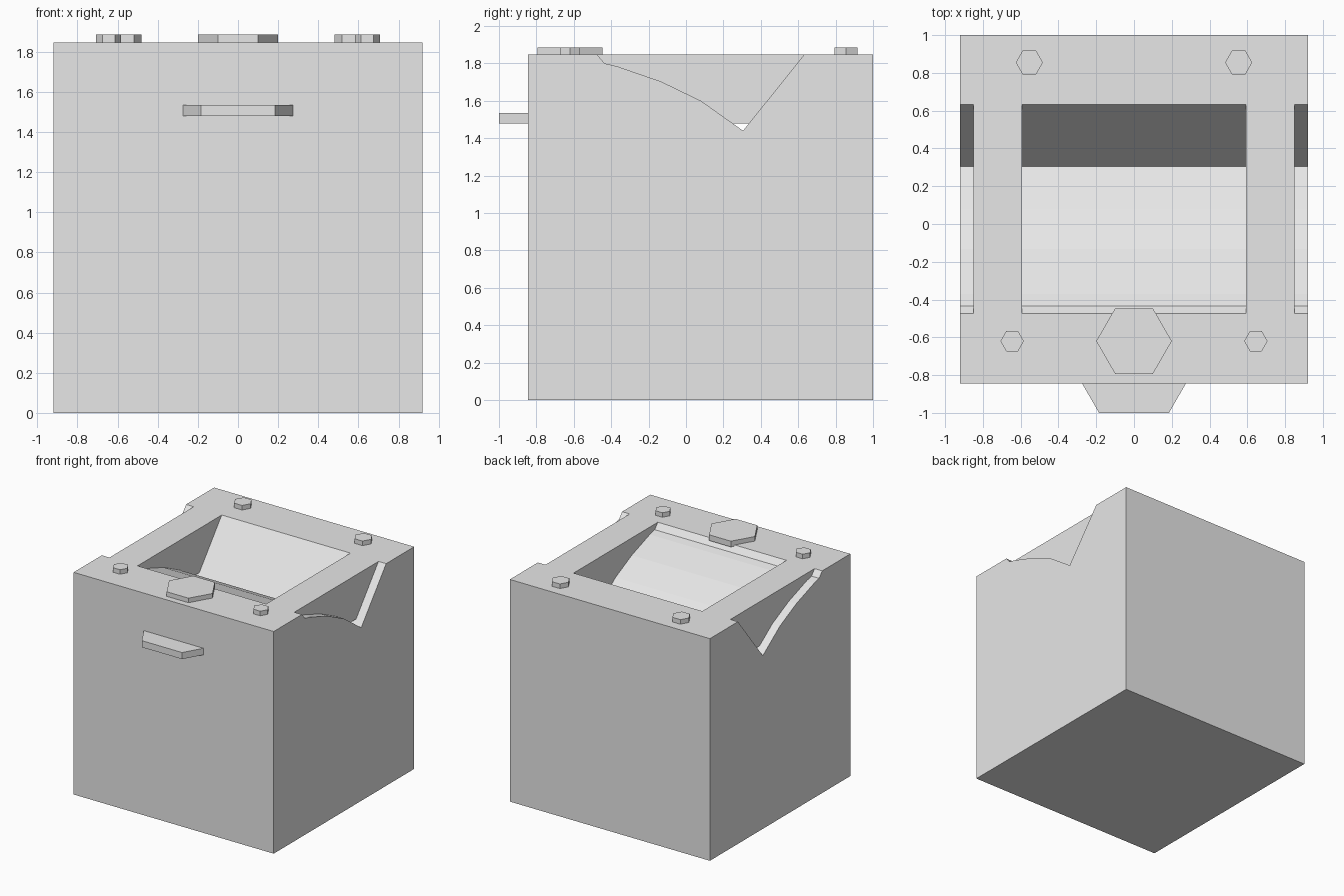
import bpy, bmesh, math
from mathutils import Vector

if "Cube" in bpy.data.objects:
    bpy.data.objects.remove(bpy.data.objects["Cube"])

grey = bpy.data.materials.new("light grey")
grey.diffuse_color = (0.8, 0.8, 0.8, 1)
grey.use_nodes = True
grey.node_tree.nodes["Principled BSDF"].inputs["Base Color"].default_value = grey.diffuse_color


def prism(name, points, offset):
    """Flat polygon pushed along an offset to make a closed solid."""
    bm = bmesh.new()
    face = bm.faces.new([bm.verts.new(p) for p in points])
    ext = bmesh.ops.extrude_face_region(bm, geom=[face], use_keep_orig=True)
    moved = [g for g in ext["geom"] if isinstance(g, bmesh.types.BMVert)]
    bmesh.ops.translate(bm, vec=Vector(offset), verts=moved)
    bmesh.ops.recalc_face_normals(bm, faces=bm.faces)
    mesh = bpy.data.meshes.new(name)
    bm.to_mesh(mesh)
    bm.free()
    mesh.materials.append(grey)
    obj = bpy.data.objects.new(name, mesh)
    bpy.context.collection.objects.link(obj)
    return obj


def box(name, x0, x1, y0, y1, z0, z1):
    pts = [(x0, y0, z0), (x1, y0, z0), (x1, y1, z0), (x0, y1, z0)]
    return prism(name, pts, (0, 0, z1 - z0))


def subtract(target, cutter):
    mod = target.modifiers.new("cut", "BOOLEAN")
    mod.operation, mod.solver, mod.object = "DIFFERENCE", "EXACT", cutter
    cutter.hide_render = True
    bpy.context.view_layer.objects.active = target
    bpy.ops.object.modifier_apply(modifier=mod.name)
    bpy.data.objects.remove(cutter)


def hexagon(name, x, y, r, z0, z1):
    pts = [(x + r * math.cos(i * math.pi / 3), y + r * math.sin(i * math.pi / 3), z0)
           for i in range(6)]
    return prism(name, pts, (0, 0, z1 - z0))


TOP = 1.847

# Main block
body = box("body", -0.92, 0.92, -0.845, 1.0, 0, TOP)

# Trough running across the block: curved slope in front, steep slope behind
profile = [(-0.475, 2.0), (-0.475, TOP), (-0.435, 1.80), (-0.37, 1.785),
           (-0.133, 1.703), (0.08, 1.60), (0.305, 1.44), (0.632, TOP), (0.632, 2.0)]
trough = prism("trough_cutter", [(-1.1, y, z) for y, z in profile], (2.2, 0, 0))

# Side walls stay standing in the trough, open only at its lowest edge
for s in (-1, 1):
    x0, x1 = sorted((s * 0.592, s * 0.85))
    subtract(trough, box("wall_keeper", x0, x1, -0.8, 0.8, 1.48, 2.2))
subtract(body, trough)

# Hexagonal bolts and the large front knob on top
SUNK = TOP - 0.01
for s, side in ((-1, "left"), (1, "right")):
    hexagon("back_bolt_" + side, s * 0.554, 0.855, 0.072, SUNK, 1.885)
    hexagon("front_bolt_" + side, s * 0.645, -0.62, 0.062, SUNK, 1.885)
hexagon("front_knob", 0, -0.62, 0.2, SUNK, 1.885)

# Tapered lip on the front
prism("front_lip", [(-0.28, -0.835, 1.48), (-0.185, -1.0, 1.48),
                    (0.185, -1.0, 1.48), (0.28, -0.835, 1.48)], (0, 0, 0.055))
